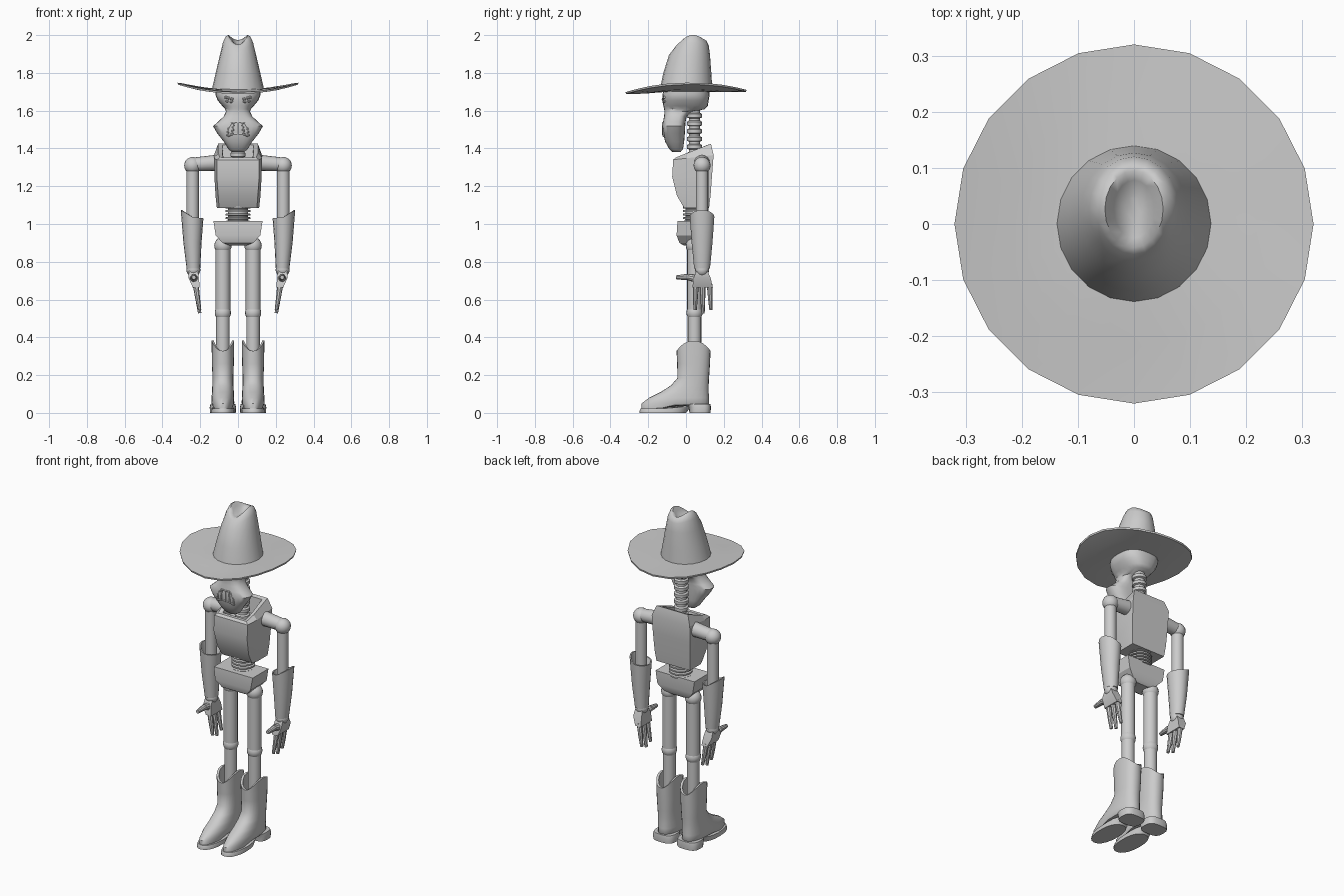
import bpy, bmesh, math
from mathutils import Vector


def finish(name, bm, angle=35):
    bmesh.ops.recalc_face_normals(bm, faces=bm.faces)
    me = bpy.data.meshes.new(name)
    bm.to_mesh(me)
    bm.free()
    ob = bpy.data.objects.new(name, me)
    bpy.context.collection.objects.link(ob)
    bpy.ops.object.select_all(action='DESELECT')
    ob.select_set(True)
    bpy.context.view_layer.objects.active = ob
    bpy.ops.object.shade_smooth_by_angle(angle=math.radians(angle))
    return ob


def ring(rx, yf, yb, z, cx=0, n=20, p=2, taper=0):
    """Superellipse ring from yf to yb; z may be a function of (cos, sin)."""
    pts = []
    for i in range(n):
        a = 2 * math.pi * i / n
        c, s = round(math.cos(a), 6), round(math.sin(a), 6)
        x = math.copysign(abs(c) ** (2 / p), c) * (1 + taper * s)
        y = math.copysign(abs(s) ** (2 / p), s)
        pts.append((cx + rx * x, (yf + yb) / 2 + (yb - yf) / 2 * y,
                    z(c, s) if callable(z) else z))
    return pts


def quad(x0, x1, y0, y1, z):
    return [(x0, y0, z), (x1, y0, z), (x1, y1, z), (x0, y1, z)]


def loft(name, rings, angle=35):
    bm = bmesh.new()
    vs = [[bm.verts.new(p) for p in r] for r in rings]
    n = len(vs[0])
    for a, b in zip(vs, vs[1:]):
        for i in range(n):
            bm.faces.new((a[i], a[(i + 1) % n], b[(i + 1) % n], b[i]))
    bm.faces.new(vs[0])
    bm.faces.new(vs[-1])
    return finish(name, bm, angle)


def tube(name, a, b, r1, r2=None, n=16):
    a, b = Vector(a), Vector(b)
    bm = bmesh.new()
    bmesh.ops.create_cone(bm, cap_ends=True, segments=n, radius1=r1,
                          radius2=r1 if r2 is None else r2, depth=(b - a).length)
    rot = (b - a).to_track_quat('Z', 'Y').to_matrix().to_4x4()
    rot.translation = (a + b) / 2
    bm.transform(rot)
    return finish(name, bm)


def ball(name, c, r):
    bm = bmesh.new()
    bmesh.ops.create_uvsphere(bm, u_segments=16, v_segments=10, radius=r)
    bmesh.ops.translate(bm, verts=bm.verts, vec=c)
    return finish(name, bm)


def ribbed(name, y, z0, z1, r_in, r_out, count):
    rings, h = [], (z1 - z0) / count
    for i in range(count):
        for f, r in ((0, r_in), (.3, r_in), (.4, r_out), (.85, r_out), (1, r_in)):
            rings.append(ring(r, y - r, y + r, z0 + h * (i + f * .99), n=16))
    return loft(name, rings)


# Hat: curled brim
def edge(dz):
    return lambda c, s: 1.694 + .05 * c * c + .012 * max(s, 0) + dz

def mid(dz):
    return lambda c, s: 1.702 + .018 * c * c + .004 * s + dz

loft("hat_brim", [ring(.11, -.11, .11, 1.70), ring(.22, -.22, .22, mid(-.008)),
                  ring(.318, -.318, .318, edge(-.006)), ring(.32, -.32, .32, edge(.004)),
                  ring(.22, -.22, .22, mid(.006)), ring(.12, -.12, .12, 1.715)])

# Hat: pinched crown with a dent in the top
loft("hat_crown", [
    ring(.14, -.14, .14, 1.705),
    ring(.118, -.12, .134, 1.80),
    ring(.096, -.09, .127, 1.895),
    ring(.08, -.068, .12, lambda c, s: 1.935 + .025 * c * c + .012 * s),
    ring(.066, -.054, .108, lambda c, s: 1.956 + .036 * c * c + .014 * s),
    ring(.052, -.042, .095, lambda c, s: 1.962 + .038 * c * c + .012 * s),
    ring(.036, -.025, .078, lambda c, s: 1.955 + .025 * c * c + .008 * s),
    ring(.015, .005, .05, 1.95)], 60)

# Head: skull pinched at the eyes' base, flaring to the cheeks and chin
loft("head", [ring(w, f, b, z, n=24, p=2.6) for w, f, b, z in (
    (.115, -.115, .122, 1.72), (.12, -.125, .125, 1.685), (.108, -.124, .12, 1.655),
    (.083, -.12, .115, 1.625), (.068, -.116, .10, 1.608), (.064, -.114, .03, 1.595),
    (.075, -.116, .004, 1.57), (.105, -.121, -.002, 1.542), (.132, -.124, -.004, 1.518),
    (.11, -.122, -.006, 1.48), (.075, -.11, -.01, 1.435), (.05, -.088, -.016, 1.395),
    (.03, -.07, -.03, 1.38))], 40)

# Face: slit eyes, arched mouth frame and grille bars
for s in (-1, 1):
    tube("eye_lid", (s * .025, -.122, 1.66), (s * .07, -.113, 1.672), .007, n=8)
    tube("eye_slit", (s * .028, -.121, 1.645), (s * .065, -.11, 1.65), .005, n=8)
arch = [(-.056, 1.465), (-.05, 1.505), (-.03, 1.538), (.03, 1.538), (.05, 1.505), (.056, 1.465),
        (.03, 1.475), (-.03, 1.475)]
for (x0, z0), (x1, z1) in zip(arch, arch[1:] + arch[:1]):
    tube("mouth_frame", (x0, -.119, z0), (x1, -.119, z1), .005, n=8)
for x in (-.028, 0, .028):
    tube("mouth_bar", (x * 1.1, -.121, 1.472), (x * .8, -.121, 1.538), .006, n=8)

# Spine: neck and waist
ribbed("neck", .045, 1.30, 1.63, .03, .04, 8)
ribbed("waist", .05, 1.0, 1.095, .052, .066, 5)


# Torso: tapered chest with a raised back and an open collar
def chest(wf, w, yf, ym, yb, zf, zb):
    zm = zf + (zb - zf) * (ym - yf) / (yb - yf)
    return [(-wf, yf, zf), (wf, yf, zf), (w, ym, zm), (w, yb, zb), (-w, yb, zb), (-w, ym, zm)]

loft("torso", [
    chest(.10, .112, -.01, .022, .122, 1.085, 1.085),
    chest(.105, .119, -.048, .012, .13, 1.15, 1.15),
    chest(.112, .125, -.073, .005, .138, 1.25, 1.26),
    chest(.112, .127, -.068, 0, .146, 1.34, 1.365),
    chest(.095, .105, -.055, 0, .132, 1.352, 1.425),
    chest(.078, .083, -.035, .01, .112, 1.352, 1.418),
    chest(.07, .075, -.025, .015, .105, 1.31, 1.32)], 25)

# Pelvis: wide top tapering to a narrow crotch
loft("pelvis", [quad(-w, w, f, b, z) for w, f, b, z in (
    (.13, -.045, .105, 1.015), (.118, -.05, .105, .94),
    (.082, -.035, .09, .90), (.04, -.01, .075, .885))], 25)

for s, side in ((-1, "right"), (1, "left")):
    # Arm
    X, Y = s * .24, .085
    tube(side + "_shoulder", (s * .10, Y, 1.325), (X, Y, 1.315), .043, .036)
    ball(side + "_shoulder_joint", (X, Y, 1.31), .045)
    tube(side + "_upper_arm", (X, Y, 1.30), (X, Y, .98), .033)
    tube(side + "_forearm", (X, Y, .98), (s * .236, Y, .74), .03)

    # Flared glove cuff, higher on the outside
    def cuff_top(c, sn):
        return 1.038 + .036 * max(c * s, 0) - .008 * max(-c * s, 0)
    loft(side + "_glove_cuff", [
        ring(.036, .043, .127, .765, s * .236, 16),
        ring(.048, .03, .14, .90, s * .241, 16),
        ring(.060, .02, .15, cuff_top, s * .243, 16),
        ring(.053, .027, .143, cuff_top, s * .243, 16),
        ring(.040, .045, .125, .99, s * .242, 16)])

    # Hand
    ball(side + "_wrist", (s * .236, Y, .757), .037)
    loft(side + "_palm", [quad(s * a, s * b, f, k, z) for a, b, f, k, z in (
        (.212, .26, .055, .115, .75), (.207, .262, .04, .13, .715),
        (.203, .24, .034, .142, .665))])
    for y0, y1, tip in ((.052, .048, .545), (.088, .09, .528), (.125, .132, .545)):
        tube(side + "_finger", (s * .224, y0, .68), (s * .214, (y0 + y1) / 2, .61), .016, .013, 8)
        tube(side + "_fingertip", (s * .214, (y0 + y1) / 2, .61), (s * .203, y1, tip), .013, .009, 8)
    tube(side + "_thumb", (s * .234, .06, .71), (s * .234, .01, .72), .022, .017, 10)
    tube(side + "_thumb_tip", (s * .234, .01, .72), (s * .234, -.052, .717), .017, .011, 10)

    # Leg
    L = s * .08
    ball(side + "_hip", (L, .045, .885), .046)
    tube(side + "_thigh", (L, .045, .885), (L, .045, .53), .039)
    ball(side + "_knee", (L, .045, .53), .043)
    tube(side + "_shin", (L, .045, .53), (L, .045, .20), .036)

    # Boot: scalloped hollow shaft blending into a pointed toe
    def scallop(c, sn):
        return .328 + .054 * c * c

    def bottom(c, sn):
        return .018 + .024 * min(1, max(0, (sn + .5) * 2))
    body = [ring(w, f, b, z, L, 24, 2.3, t) for w, f, b, z, t in (
        (.055, -.236, .118, bottom, .15), (.06, -.235, .123, .05, .14),
        (.06, -.195, .122, .08, .1), (.058, -.135, .12, .11, .06), (.056, -.08, .12, .145, .02),
        (.055, -.045, .122, .185, 0), (.058, -.047, .127, .26, 0), (.060, -.05, .13, scallop, 0),
        (.048, -.036, .116, scallop, 0), (.046, -.03, .11, .25, 0))]
    loft(side + "_boot", body, 45)
    loft(side + "_boot_sole", [
        ring(.062, -.245, .0, 0, L, 20, 2.3, .04), ring(.062, -.245, .01, .012, L, 20, 2.3, .04),
        ring(.06, -.24, .03, lambda c, sn: .024 + .014 * max(sn, 0), L, 20, 2.3, .04)])
    loft(side + "_boot_heel", [ring(.068, .018, .13, 0, L, 20, 3),
                               ring(.07, .015, .132, .03, L, 20, 3),
                               ring(.066, .005, .13, .046, L, 20, 3)])
